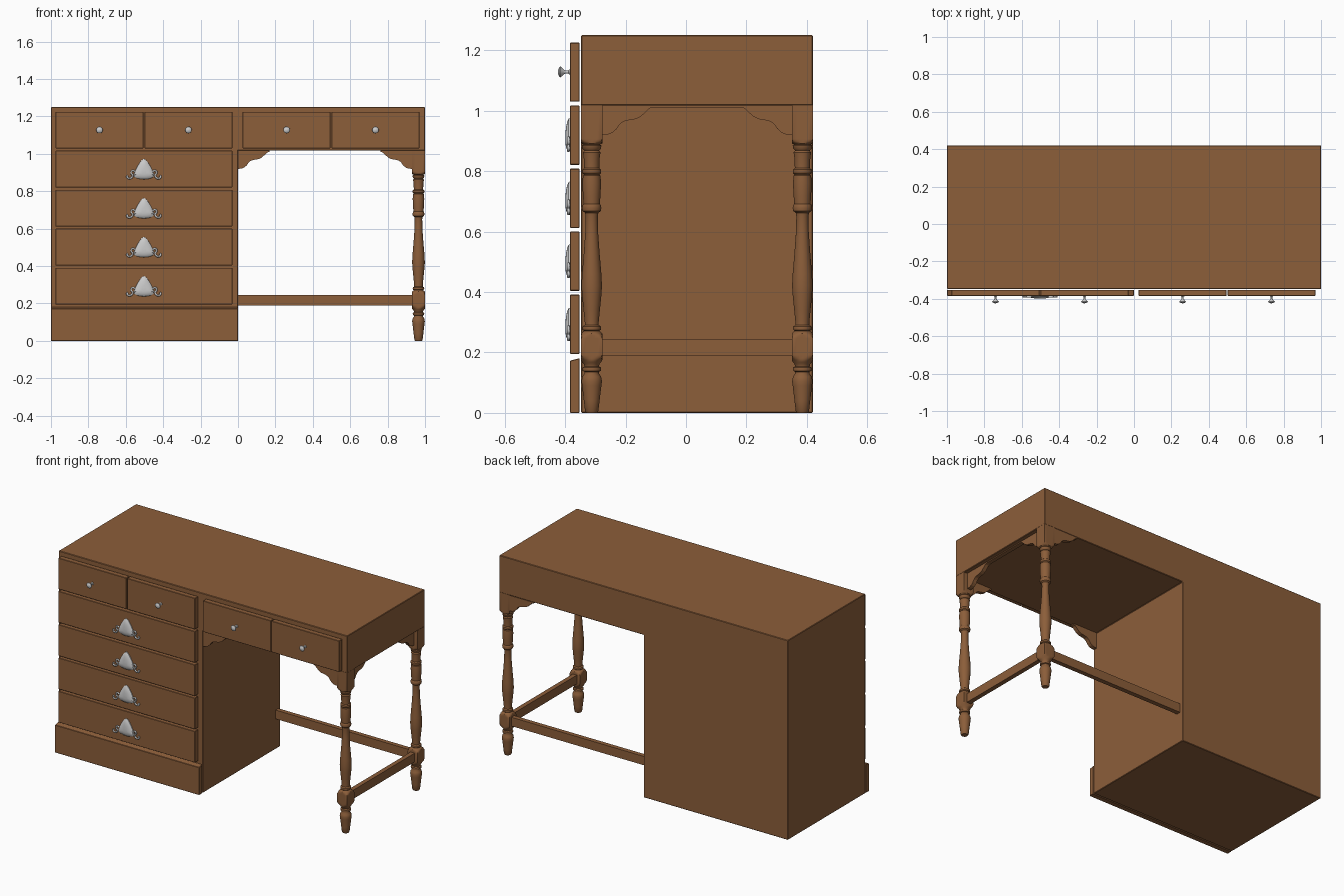
import bpy, bmesh
from math import sin, cos, pi

if "Cube" in bpy.data.objects:
    bpy.data.objects.remove(bpy.data.objects["Cube"])

wood = bpy.data.materials.new("wood")
wood.diffuse_color = (0.262, 0.112, 0.042, 1)
wood.use_nodes = True
wood.node_tree.nodes["Principled BSDF"].inputs["Base Color"].default_value = wood.diffuse_color


def finish(name, bm, mat=None, bevel=0, smooth=False):
    bmesh.ops.remove_doubles(bm, verts=bm.verts, dist=1e-5)
    bmesh.ops.recalc_face_normals(bm, faces=bm.faces)
    me = bpy.data.meshes.new(name)
    bm.to_mesh(me)
    bm.free()
    ob = bpy.data.objects.new(name, me)
    bpy.context.collection.objects.link(ob)
    if mat:
        me.materials.append(mat)
    if bevel:
        m = ob.modifiers.new("bevel", "BEVEL")
        m.width, m.segments = bevel, 1
    if smooth:
        bpy.ops.object.select_all(action="DESELECT")
        ob.select_set(True)
        bpy.context.view_layer.objects.active = ob
        bpy.ops.object.shade_smooth_by_angle(angle=0.7)
    return ob


def prism(name, pts, axis, a, b, bevel=0):
    """Extrude an outline (x,z) along y, or (y,z) along x."""
    bm = bmesh.new()
    put = (lambda p, d: (p[0], d, p[1])) if axis == "y" else (lambda p, d: (d, p[0], p[1]))
    rings = [[bm.verts.new(put(p, d)) for p in pts] for d in (a, b)]
    n = len(pts)
    for r in rings:
        bm.faces.new(r)
    for i in range(n):
        j = (i + 1) % n
        bm.faces.new((rings[0][i], rings[0][j], rings[1][j], rings[1][i]))
    return finish(name, bm, wood, bevel)


def box(name, x0, x1, y0, y1, z0, z1, bevel=0):
    return prism(name, [(x0, z0), (x1, z0), (x1, z1), (x0, z1)], "y", y0, y1, bevel)


def lathe(name, prof, put, mat=None, n=32, clamp=9):
    """Turn an (r, h) profile; clamp squares off wide sections into blocks."""
    bm = bmesh.new()
    c = lambda v: max(-clamp, min(clamp, v))
    rings = [[bm.verts.new(put(c(r * cos(2 * pi * i / n)), c(r * sin(2 * pi * i / n)), h))
              for i in range(n)] for r, h in prof]
    for a, b in zip(rings, rings[1:]):
        for i in range(n):
            j = (i + 1) % n
            bm.faces.new((a[i], a[j], b[j], b[i]))
    bm.faces.new(rings[0])
    bm.faces.new(rings[-1])
    return finish(name, bm, mat, smooth=True)


# Carcass: pedestal and long top in one L-shaped block
FRONT, BACK, UNDER = -0.347, 0.42, 1.017
prism("desk_carcass", [(-1, 0), (0, 0), (0, UNDER), (1, UNDER), (1, 1.25), (-1, 1.25)],
      "y", FRONT, BACK, 0.003)

# Plinth with sloped top edge
prism("plinth", [(-0.384, 0), (-0.352, 0), (-0.352, 0.181), (-0.384, 0.173)], "x", -1, 0, 0.002)

# Drawer fronts
D0, D1 = -0.384, -0.352
tops = [(-0.976, -0.505), (-0.5, -0.03), (0.025, 0.495), (0.5, 0.97)]
for k, (a, b) in enumerate(tops):
    box(f"top_drawer_{k + 1}", a, b, D0, D1, 1.03, 1.225, 0.002)
lows = [0.195, 0.404, 0.612, 0.821]
for k, z in enumerate(lows):
    box(f"pedestal_drawer_{k + 1}", -0.976, -0.03, D0, D1, z, z + 0.196, 0.002)

# Knobs
knob = [(0.009, 0), (0.009, 0.003), (0.005, 0.005), (0.005, 0.016), (0.009, 0.021),
        (0.015, 0.028), (0.018, 0.031), (0.017, 0.034), (0.010, 0.038), (0.003, 0.040)]
for k, (a, b) in enumerate(tops):
    cx = (a + b) / 2
    lathe(f"knob_{k + 1}", knob, lambda u, v, h: (cx + u, D0 - h, 1.128 + v), n=20)


# Ornate pulls: domed pointed plate, lip and curled arms
def tube(name, paths, radius):
    cu = bpy.data.curves.new(name, "CURVE")
    cu.dimensions, cu.bevel_depth, cu.bevel_resolution, cu.resolution_u = "3D", radius, 2, 4
    cu.use_fill_caps = True
    for pts in paths:
        sp = cu.splines.new("BEZIER")
        sp.bezier_points.add(len(pts) - 1)
        for bp, p in zip(sp.bezier_points, pts):
            bp.co = p
            bp.handle_left_type = bp.handle_right_type = "AUTO"
    ob = bpy.data.objects.new(name, cu)
    bpy.context.collection.objects.link(ob)
    return ob


half = [(0.012, 0.054), (0.022, 0.041), (0.034, 0.022), (0.044, 0.002), (0.054, -0.022),
        (0.052, -0.036), (0.036, -0.044), (0.018, -0.048)]
outline = [(0, 0.061)] + half + [(0, -0.049)] + [(-x, z) for x, z in reversed(half)]
arm = [(0.046, -0.008), (0.062, -0.003), (0.068, -0.016), (0.060, -0.028),
       (0.070, -0.043), (0.084, -0.043), (0.090, -0.034), (0.085, -0.029)]
lip = [(-0.058, -0.026), (-0.035, -0.021), (0, -0.018), (0.035, -0.021), (0.058, -0.026)]
for k, z in enumerate(lows):
    cx, cz = -0.503, z + 0.092
    bm = bmesh.new()
    rings = []
    for s, d in [(1, 0), (0.99, 0.004), (0.85, 0.009), (0.6, 0.013), (0.3, 0.015)]:
        rings.append([bm.verts.new((cx + x * s, D0 - d, cz - 0.01 + (v + 0.01) * s))
                      for x, v in outline])
    n = len(outline)
    for a, b in zip(rings, rings[1:]):
        for i in range(n):
            j = (i + 1) % n
            bm.faces.new((a[i], a[j], b[j], b[i]))
    bm.faces.new(rings[0])
    bm.faces.new(rings[-1])
    finish(f"pull_plate_{k + 1}", bm, smooth=True)
    tube(f"pull_arms_{k + 1}",
         [[(cx + s * x, D0 - 0.005, cz + v) for x, v in arm] for s in (1, -1)], 0.005)
    tube(f"pull_lip_{k + 1}", [[(cx + x, D0 - 0.012 + abs(x) * 0.1, cz + v) for x, v in lip]], 0.003)

# Turned legs with square blocks
leg = [(0.018, 0), (0.022, 0.006), (0.026, 0.04), (0.032, 0.09), (0.034, 0.105), (0.031, 0.120),
       (0.024, 0.130), (0.024, 0.136), (0.030, 0.139), (0.031, 0.145), (0.030, 0.150),
       (0.024, 0.154), (0.026, 0.162), (0.032, 0.168), (0.035, 0.175), (0.042, 0.181),
       (0.050, 0.192), (0.050, 0.246), (0.042, 0.257), (0.035, 0.263), (0.030, 0.268),
       (0.025, 0.271), (0.030, 0.275), (0.031, 0.281), (0.030, 0.286), (0.023, 0.291),
       (0.023, 0.300), (0.027, 0.340), (0.032, 0.390), (0.034, 0.420), (0.032, 0.460),
       (0.026, 0.530), (0.021, 0.600), (0.020, 0.650), (0.022, 0.662), (0.030, 0.668),
       (0.032, 0.678), (0.030, 0.688), (0.027, 0.692), (0.029, 0.720), (0.031, 0.760),
       (0.029, 0.785), (0.026, 0.788), (0.031, 0.793), (0.031, 0.805), (0.025, 0.810),
       (0.026, 0.840), (0.029, 0.862), (0.024, 0.868), (0.030, 0.874), (0.032, 0.884),
       (0.027, 0.888), (0.035, 0.892), (0.042, 0.897), (0.050, 0.906), (0.050, UNDER + 0.002)]
LX, LF, LB = 0.965, -0.312, 0.385
for name, cy in (("front_leg", LF), ("back_leg", LB)):
    lathe(name, leg, lambda u, v, h: (LX + u, cy + v, h), wood, clamp=0.035)

# Stretchers
box("side_stretcher", LX - 0.014, LX + 0.014, LF + 0.03, LB - 0.03, 0.19, 0.245)
box("back_stretcher", 0, LX - 0.03, LB - 0.014, LB + 0.014, 0.19, 0.245)

# Scalloped brackets: (distance along apron, drop)
scallop = [(0, 0.097), (0.018, 0.096), (0.034, 0.090), (0.048, 0.077), (0.058, 0.062), (0.070, 0.053),
           (0.090, 0.048), (0.110, 0.045), (0.128, 0.036), (0.143, 0.022), (0.155, 0.010), (0.168, 0.006)]


def bracket(name, corner, direction, y0, y1):
    pts = [(corner, UNDER)] + [(corner + direction * d, UNDER - q) for d, q in scallop]
    prism(name, pts + [(corner + direction * 0.168, UNDER)], "y", y0, y1)


bracket("front_leg_bracket", 0.93, -1, FRONT, FRONT + 0.025)
bracket("pedestal_bracket", 0.0, 1, FRONT, FRONT + 0.025)
bracket("back_leg_bracket", 0.93, -1, BACK - 0.025, BACK)
y0, y1 = LF + 0.035, LB - 0.035
prism("side_apron", [(y0, UNDER)] + [(y0 + d, UNDER - q) for d, q in scallop]
      + [(y1 - d, UNDER - q) for d, q in reversed(scallop)] + [(y1, UNDER)], "x", 0.95, 0.975)
